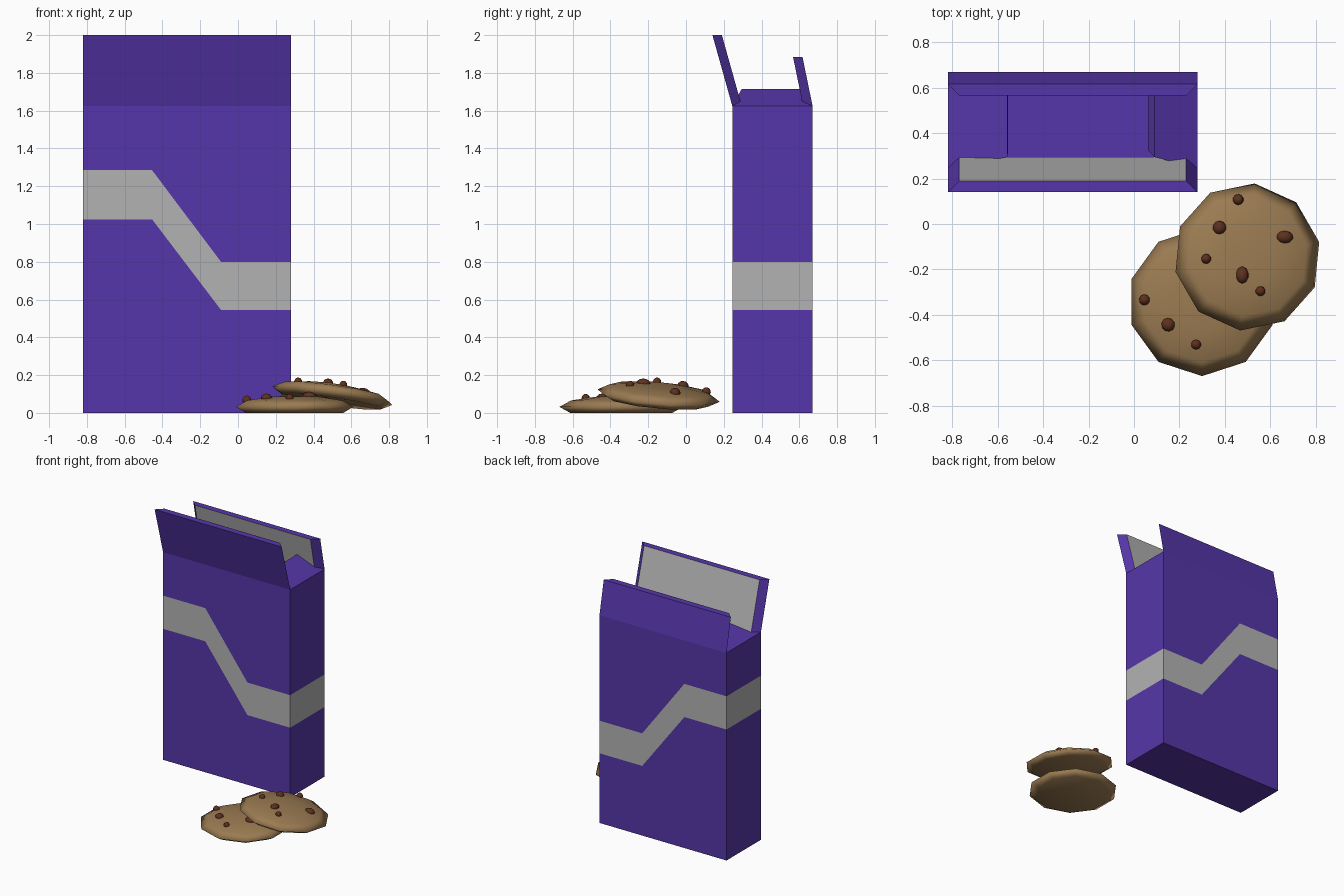
import bpy, bmesh
from math import sin, cos, radians, pi
from mathutils import Matrix, Vector

if "Cube" in bpy.data.objects:
    bpy.data.objects.remove(bpy.data.objects["Cube"])


def material(name, rgb):
    m = bpy.data.materials.new(name)
    m.diffuse_color = (*rgb, 1)
    m.use_nodes = True
    m.node_tree.nodes["Principled BSDF"].inputs["Base Color"].default_value = m.diffuse_color
    return m


PURPLE = material("purple_card", (0.093, 0.037, 0.40))
GREY = material("grey_card", (0.45, 0.45, 0.45))
DOUGH = material("dough", (0.33, 0.20, 0.085))
CHIP = material("chocolate", (0.11, 0.03, 0.013))


def finish(bm, name, mats, smooth=False, matrix=None, fix_normals=True):
    if fix_normals:
        bmesh.ops.recalc_face_normals(bm, faces=bm.faces[:])
    for f in bm.faces:
        f.smooth = smooth
    me = bpy.data.meshes.new(name)
    bm.to_mesh(me)
    bm.free()
    for m in mats:
        me.materials.append(m)
    ob = bpy.data.objects.new(name, me)
    bpy.context.collection.objects.link(ob)
    if matrix:
        ob.matrix_world = matrix
    return ob


X0, X1, Y0, Y1, TOP, T = -0.82, 0.28, 0.245, 0.67, 1.625, 0.05
HI, LO = (1.025, 1.285), (0.545, 0.80)

# Open carton: the outer wall carries the stepped stripe, plus an inner lining
bm = bmesh.new()
front = [(X0, HI), (-0.455, HI), (-0.09, LO), (X1, LO)]
outline = [(x, Y0, s) for x, s in front] + [(x, Y1, s) for x, s in reversed(front)]
cols = [[bm.verts.new((x, y, z)) for z in (0, s[0], s[1], TOP)] for x, y, s in outline]
for i, a in enumerate(cols):
    b = cols[(i + 1) % len(cols)]
    for k in range(3):
        bm.faces.new((a[k], b[k], b[k + 1], a[k + 1])).material_index = int(k == 1)
bm.faces.new([c[0] for c in reversed(cols)])
inner = []
for x, y, s in outline:
    x = min(max(x, X0 + T), X1 - T)
    y = min(max(y, Y0 + T), Y1 - T)
    inner.append([bm.verts.new((x, y, z)) for z in (T, TOP)])
for i, a in enumerate(inner):
    j = (i + 1) % len(inner)
    b = inner[j]
    bm.faces.new((a[0], a[1], b[1], b[0]))
    bm.faces.new((cols[i][3], cols[j][3], b[1], a[1]))
bm.faces.new([c[0] for c in inner])
finish(bm, "carton", [PURPLE, GREY])


# Flaps: an outer quad and a smaller grey inner quad joined by a bevelled rim
def flap(name, outer, lining):
    bm = bmesh.new()
    o = [bm.verts.new(p) for p in outer]
    n = [bm.verts.new(p) for p in lining]
    bm.faces.new(o)
    bm.faces.new(n[::-1]).material_index = 1
    for i in range(4):
        j = (i + 1) % 4
        bm.faces.new((o[j], o[i], n[i], n[j]))
    finish(bm, name, [PURPLE, GREY])


def long_flap(name, yb, yt, zt, d):
    a, b = X0 + T, X1 - T
    flap(name, [(X0, yb, TOP), (X1, yb, TOP), (X1, yt, zt), (X0, yt, zt)],
         [(a, yb + d, TOP), (b, yb + d, TOP), (b, yt + d, zt), (a, yt + d, zt)])


def side_flap(name, xb, xt, zt, xbi, xti):
    a, b = Y0 + T, Y1 - T
    flap(name, [(xb, Y0, TOP), (xb, Y1, TOP), (xt, b, zt), (xt, a, zt)],
         [(xbi, a, TOP - 0.035), (xbi, b, TOP - 0.035),
          (xti, b - 0.03, zt - 0.046), (xti, a + 0.03, zt - 0.046)])


long_flap("front_flap", Y0, 0.14, 2.0, T)
long_flap("back_flap", Y1, 0.617, 1.883, -T)
side_flap("right_flap", X1, 0.09, 1.715, X1 - T, 0.062)
side_flap("left_flap", X0, -0.558, 1.65, X0 + T, -0.554)

# Cookies: ten-sided domed discs, the same cookie turned and tilted
PROFILE = [(0.27, 0.0), (0.327, 0.032), (0.265, 0.066), (0.13, 0.086)]
# chip radius from centre, angle in degrees, length, width
CHIPS = [(0.254, 100, 0.024, 0.024), (0.18, 136, 0.030, 0.030),
         (0.181, 28, 0.038, 0.028), (0.19, 184, 0.022, 0.022),
         (0.09, 250, 0.028, 0.038), (0.163, 288, 0.022, 0.022)]


def dome_height(r):
    pts = [(0, 0.09)] + PROFILE[:0:-1]
    for (r0, z0), (r1, z1) in zip(pts, pts[1:]):
        if r <= r1:
            return z0 + (z1 - z0) * (r - r0) / (r1 - r0)
    return 0.03


def cookie(name, matrix):
    bm = bmesh.new()
    rings = [[bm.verts.new((r * cos(radians(12) + i * pi / 5), r * sin(radians(12) + i * pi / 5), z))
              for i in range(10)] for r, z in PROFILE]
    for a, b in zip(rings, rings[1:]):
        for i in range(10):
            j = (i + 1) % 10
            bm.faces.new((a[i], a[j], b[j], b[i]))
    bm.faces.new(rings[0][::-1])
    peak = bm.verts.new((0, 0, 0.09))
    for i in range(10):
        bm.faces.new((rings[-1][i], rings[-1][(i + 1) % 10], peak))
    finish(bm, name, [DOUGH], True, matrix)

    # Chocolate chips half sunk into the dome
    bm = bmesh.new()
    for r, ang, sx, sy in CHIPS:
        t = radians(ang)
        place = Matrix.Translation((r * cos(t), r * sin(t), dome_height(r)))
        bmesh.ops.create_uvsphere(bm, u_segments=10, v_segments=6, radius=1,
                                  matrix=place @ Matrix.Diagonal((sx, sy, 0.024, 1)))
    finish(bm, name + "_chips", [CHIP], True, matrix)


cookie("lower_cookie", Matrix.Translation((0.30, -0.343, 0)) @ Matrix.Rotation(radians(78), 4, 'Z'))
tilt = Vector((0, 0, 1)).rotation_difference(Vector((0.14, 0.087, 1))).to_matrix().to_4x4()
cookie("upper_cookie", Matrix.Translation((0.495, -0.148, 0.06)) @ tilt)
